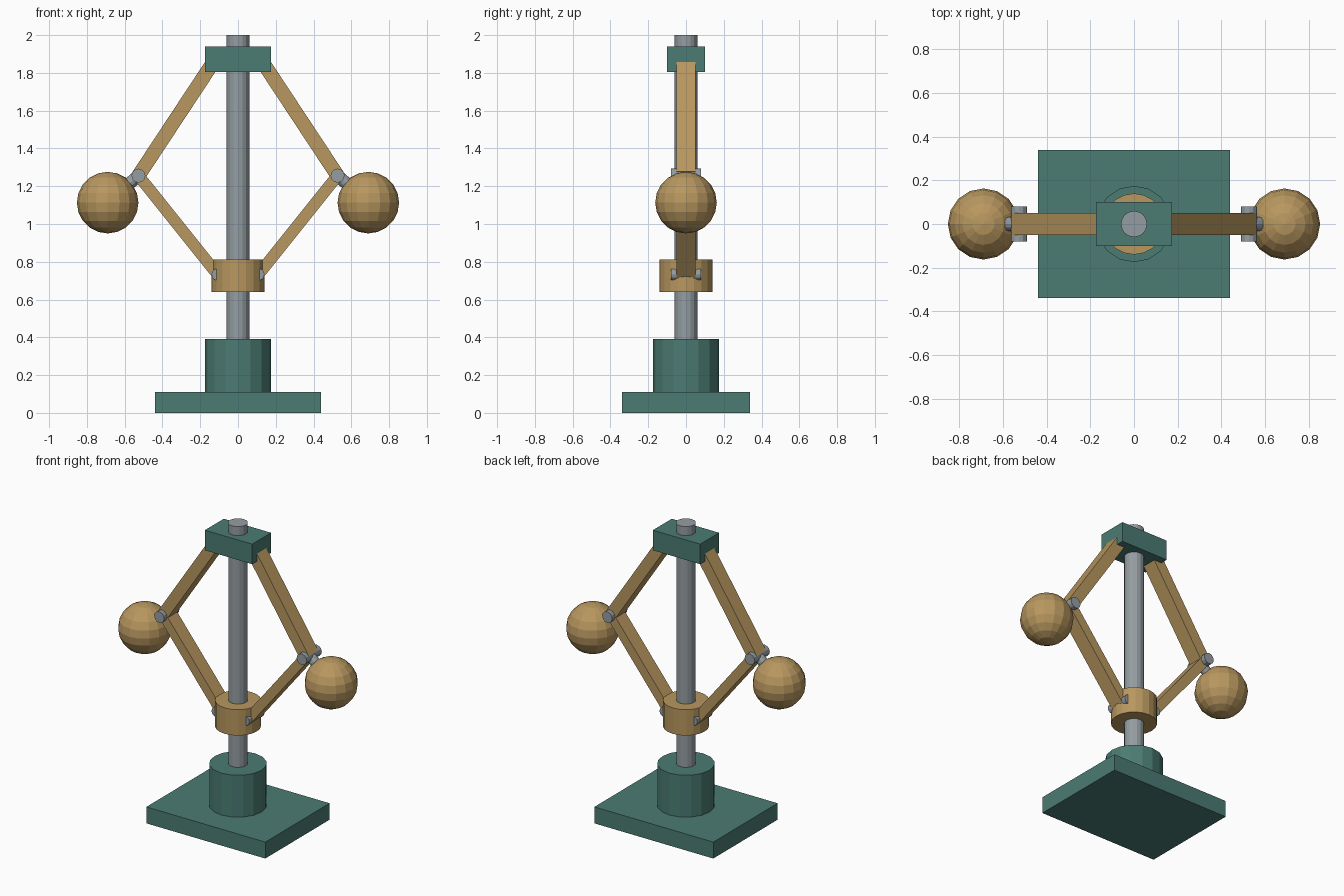
import bpy
from mathutils import Vector

if "Cube" in bpy.data.objects:
    bpy.data.objects.remove(bpy.data.objects["Cube"], do_unlink=True)


def make_material(name, rgb):
    mat = bpy.data.materials.new(name)
    mat.use_nodes = True
    color = (*rgb, 1)
    mat.diffuse_color = color
    mat.node_tree.nodes["Principled BSDF"].inputs["Base Color"].default_value = color
    return mat


GREEN = make_material("green paint", (0.07, 0.20, 0.17))
BRASS = make_material("brass", (0.48, 0.31, 0.115))
STEEL = make_material("steel", (0.30, 0.34, 0.36))


def finish(name, mat):
    obj = bpy.context.object
    obj.name = name
    obj.data.materials.append(mat)
    return obj


def block(name, mat, center, size):
    bpy.ops.mesh.primitive_cube_add(size=1, location=center)
    obj = finish(name, mat)
    obj.scale = size
    return obj


def rod(name, mat, start, end, radius, sides=16):
    start, end = Vector(start), Vector(end)
    axis = end - start
    bpy.ops.mesh.primitive_cylinder_add(
        vertices=sides, radius=radius, depth=axis.length, location=(start + end) / 2)
    obj = finish(name, mat)
    obj.rotation_euler = axis.to_track_quat("Z", "Y").to_euler()
    return obj


def bar(name, mat, start, end, width, thickness):
    """Rectangular link lying in the XZ plane."""
    start, end = Vector(start), Vector(end)
    axis = end - start
    obj = block(name, mat, (start + end) / 2, (width, thickness, axis.length))
    obj.rotation_euler = Vector((0, 0, 1)).rotation_difference(axis).to_euler()
    return obj


# Stand, shaft and fixed crosshead
block("base_plate", GREEN, (0, 0, 0.055), (0.88, 0.68, 0.11))
rod("pedestal", GREEN, (0, 0, 0.1), (0, 0, 0.39), 0.175)
rod("shaft", STEEL, (0, 0, 0.3), (0, 0, 2), 0.06)
block("crosshead", GREEN, (0, 0, 1.873), (0.35, 0.2, 0.134))

# Sliding collar
rod("sliding_collar", BRASS, (0, 0, 0.64), (0, 0, 0.813), 0.14, 20)

# Linkage and flyball on each side
for side, s in (("left", 1), ("right", -1)):
    top = (s * 0.125, 0, 1.865)
    elbow = (s * 0.527, 0, 1.256)
    low = (s * 0.108, 0, 0.733)
    ball = (s * 0.69, 0, 1.113)

    bar(side + "_upper_arm", BRASS, top, elbow, 0.075, 0.1)
    bar(side + "_lower_arm", BRASS, elbow, low, 0.062, 0.1)
    rod(side + "_ball_stem", STEEL, elbow, ball, 0.033, 12)
    for part, (x, y, z), radius in (("elbow", elbow, 0.037), ("collar", low, 0.032)):
        rod(f"{side}_{part}_pin", STEEL, (x, -0.08, z), (x, 0.08, z), radius, 12)

    bpy.ops.mesh.primitive_uv_sphere_add(
        segments=16, ring_count=10, radius=0.163, location=ball)
    finish(side + "_flyball", BRASS)
